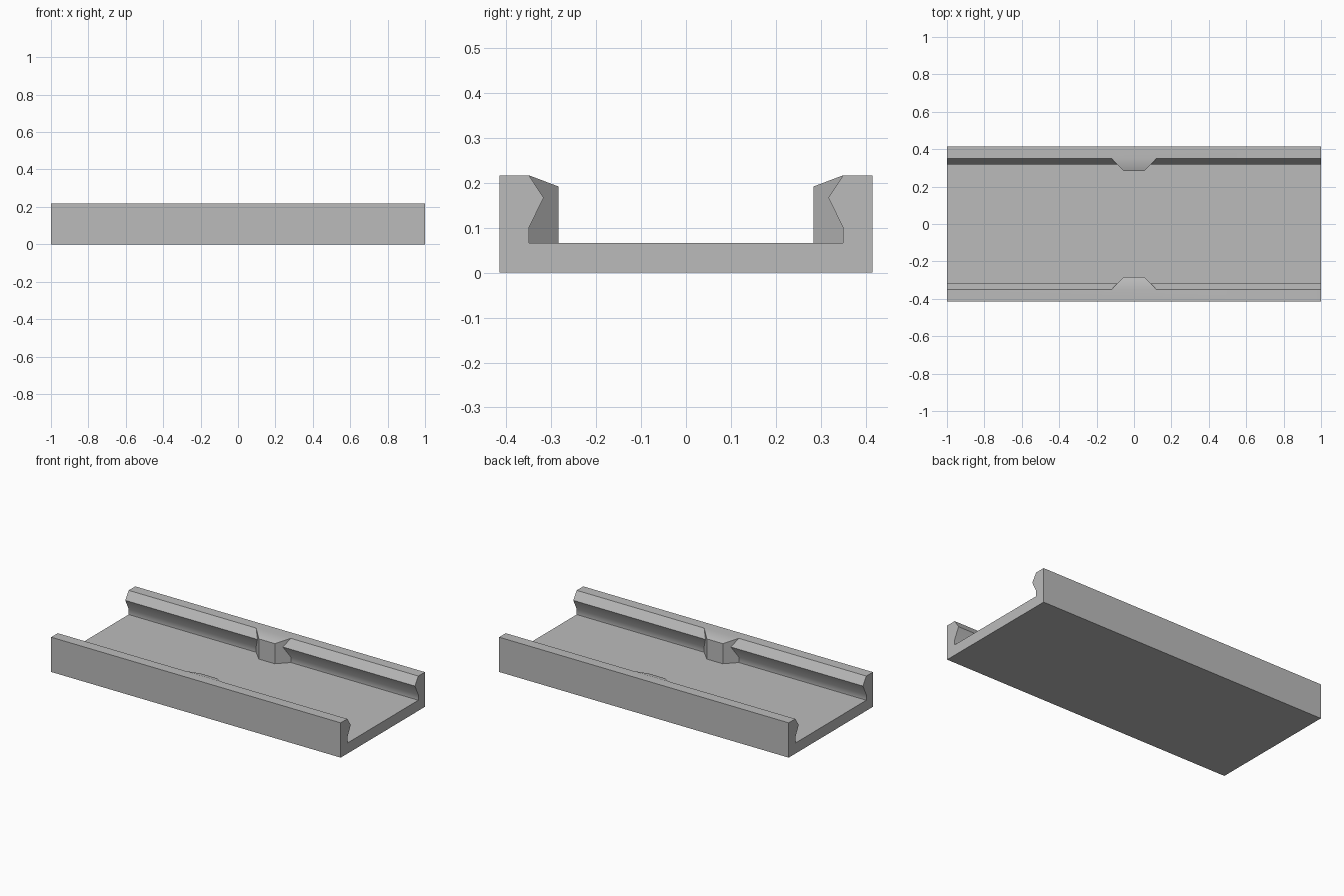
import bpy
import bmesh

cube = bpy.data.objects.get("Cube")
if cube:
    bpy.data.objects.remove(cube, do_unlink=True)

grey = bpy.data.materials.new("plain_grey")
grey.use_nodes = True
colour = (0.5, 0.5, 0.5, 1)
grey.diffuse_color = colour
grey.node_tree.nodes["Principled BSDF"].inputs["Base Color"].default_value = colour

HALF_W, TOP, FLOOR, WALL = 0.415, 0.217, 0.066, 0.35


def make_object(name, bm):
    bmesh.ops.recalc_face_normals(bm, faces=bm.faces)
    mesh = bpy.data.meshes.new(name)
    bm.to_mesh(mesh)
    bm.free()
    mesh.materials.append(grey)
    obj = bpy.data.objects.new(name, mesh)
    bpy.context.collection.objects.link(obj)
    return obj


# Channel: mirrored cross-section extruded along x
half = [(HALF_W, 0), (HALF_W, TOP), (WALL, TOP), (0.317, 0.167), (WALL, 0.1), (WALL, FLOOR)]
profile = half + [(-y, z) for y, z in reversed(half)]
bm = bmesh.new()
face = bm.faces.new([bm.verts.new((-1, y, z)) for y, z in profile])
ext = bmesh.ops.extrude_face_region(bm, geom=[face])
bmesh.ops.translate(bm, vec=(2, 0, 0),
                    verts=[v for v in ext["geom"] if isinstance(v, bmesh.types.BMVert)])
channel = make_object("channel", bm)


# Lugs: tapered blocks with a sloped top, one in the middle of each rail
def make_lug(name, side):
    bm = bmesh.new()
    plan = [(-0.12, WALL, TOP), (0.12, WALL, TOP), (0.055, 0.284, 0.192), (-0.055, 0.284, 0.192)]
    top = [bm.verts.new((x, side * y, z)) for x, y, z in plan]
    base = [bm.verts.new((x, side * y, FLOOR / 2)) for x, y, z in plan]
    bm.faces.new(top)
    bm.faces.new(base)
    for i in range(4):
        j = (i + 1) % 4
        bm.faces.new((top[i], top[j], base[j], base[i]))
    return make_object(name, bm)


lugs = [make_lug("front_lug", -1), make_lug("back_lug", 1)]

# Fuse the lugs into the channel
bpy.context.view_layer.objects.active = channel
channel.select_set(True)
for lug in lugs:
    mod = channel.modifiers.new("fuse", "BOOLEAN")
    mod.operation = "UNION"
    mod.solver = "EXACT"
    mod.object = lug
    bpy.ops.object.modifier_apply(modifier=mod.name)
    bpy.data.objects.remove(lug, do_unlink=True)

# Soft shading on shallow edges only
for obj in bpy.context.selected_objects:
    obj.select_set(obj == channel)
bpy.ops.object.shade_smooth_by_angle(angle=0.52)
weighted = channel.modifiers.new("weighted_normals", "WEIGHTED_NORMAL")
weighted.keep_sharp = True
